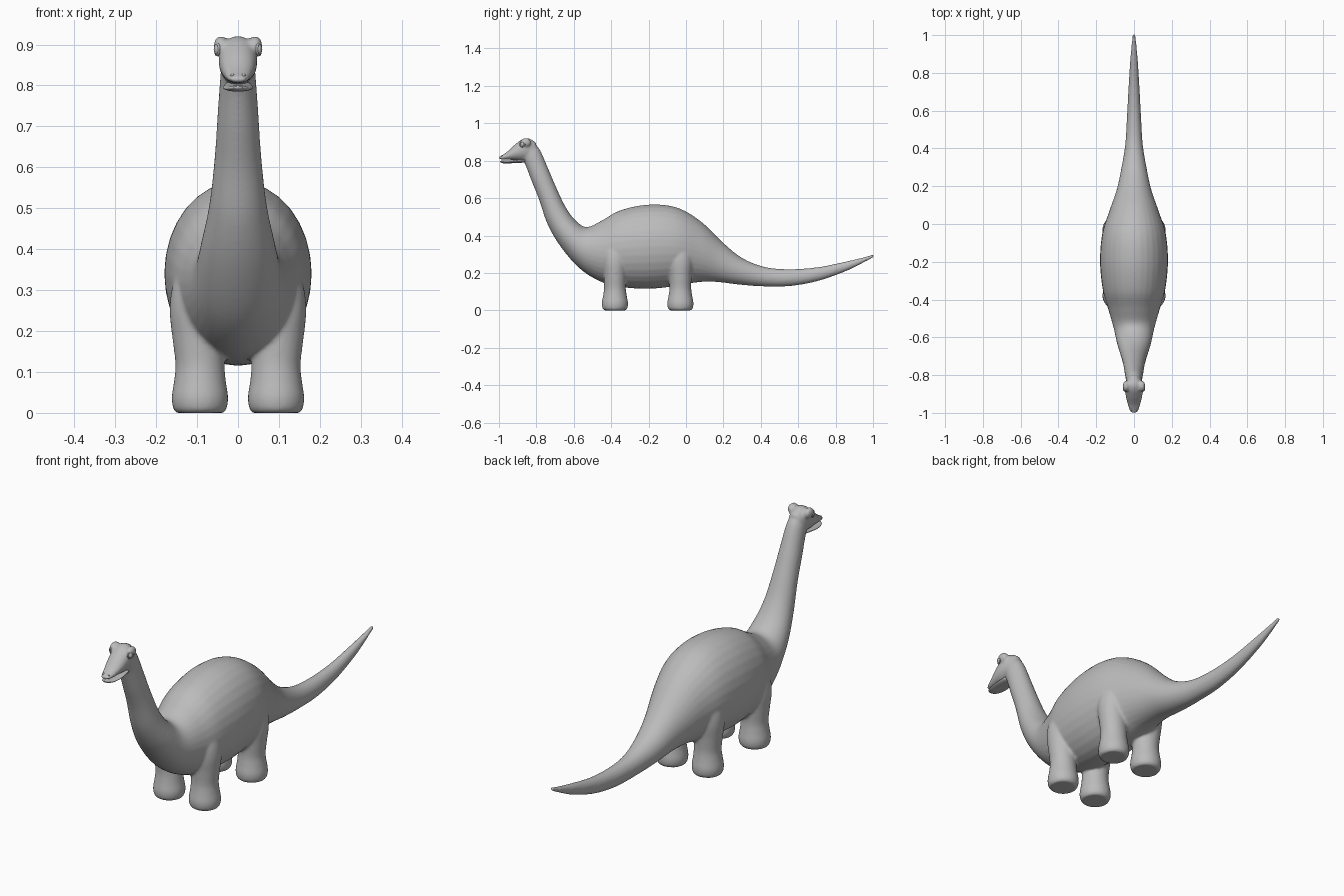
import bpy, bmesh, math
from mathutils import Vector, Matrix

cube = bpy.data.objects.get("Cube")
if cube:
    bpy.data.objects.remove(cube, do_unlink=True)

grey = bpy.data.materials.new("plain grey")
grey.use_nodes = True
GREY = (0.5, 0.5, 0.5, 1)
grey.diffuse_color = GREY
grey.node_tree.nodes["Principled BSDF"].inputs["Base Color"].default_value = GREY


def finish(bm, name):
    bmesh.ops.recalc_face_normals(bm, faces=bm.faces[:])
    for f in bm.faces:
        f.smooth = True
    me = bpy.data.meshes.new(name)
    bm.to_mesh(me)
    bm.free()
    me.materials.append(grey)
    ob = bpy.data.objects.new(name, me)
    bpy.context.collection.objects.link(ob)
    return ob


def spline(p, q, r, s, t):
    return q + (r - p) * (t / 2) + (p * 2 - q * 5 + r * 4 - s) * (t * t / 2) \
        + (q * 3 - p - r * 3 + s) * (t ** 3 / 2)


def loft(bm, stations, sides=32, steps=6):
    """Skin smooth elliptical rings; a station is (centre, half axis, half axis)."""
    st = [stations[0]] + stations + [stations[-1]]
    rings = []
    for i in range(1, len(st) - 2):
        last = i == len(st) - 3
        for k in range(steps + (1 if last else 0)):
            c, u, v = (spline(*(s[j] for s in st[i - 1:i + 3]), k / steps) for j in range(3))
            angles = [math.tau * a / sides for a in range(sides)]
            rings.append([bm.verts.new(c + u * math.cos(a) + v * math.sin(a)) for a in angles])
    for a, b in zip(rings, rings[1:]):
        for i in range(sides):
            j = (i + 1) % sides
            bm.faces.new((a[i], a[j], b[j], b[i]))
    bm.faces.new(rings[0])
    bm.faces.new(rings[-1])


def side_rings(rows):
    """Rows: top y, top z, bottom y, bottom z, half width."""
    out = []
    for ty, tz, by, bz, w in rows:
        top, low = Vector((0, ty, tz)), Vector((0, by, bz))
        out.append(((top + low) / 2, Vector((w, 0, 0)), (top - low) / 2))
    return out


def ellipsoid(bm, centre, size, turn=0):
    m = Matrix.Translation(centre) @ Matrix.Rotation(turn, 4, 'Z') @ Matrix.Diagonal((*size, 1))
    bmesh.ops.create_uvsphere(bm, u_segments=20, v_segments=12, radius=1, matrix=m)


# Neck, trunk and tail
body = bmesh.new()
loft(body, side_rings([
    (-.83, .905, -.88, .81, .038),
    (-.785, .865, -.86, .78, .043),
    (-.74, .765, -.825, .69, .05),
    (-.695, .66, -.785, .59, .057),
    (-.645, .555, -.74, .46, .07),
    (-.59, .48, -.67, .34, .09),
    (-.53, .445, -.57, .225, .108),
    (-.45, .48, -.46, .155, .135),
    (-.35, .535, -.35, .125, .165),
    (-.2, .565, -.2, .115, .18),
    (-.05, .55, -.05, .13, .168),
    (.08, .475, .06, .15, .13),
    (.2, .36, .16, .152, .092),
    (.3, .28, .28, .138, .068),
    (.42, .232, .41, .128, .047),
    (.55, .22, .56, .13, .038),
    (.7, .23, .71, .158, .03),
    (.85, .26, .86, .211, .021),
    (.95, .284, .955, .258, .013),
    (1.003, .3, 1.005, .284, .008)]))

# Skull and snout
loft(body, side_rings([
    (-.80, .895, -.84, .80, .036),
    (-.84, .92, -.865, .80, .045),
    (-.875, .915, -.89, .80, .047),
    (-.915, .886, -.915, .803, .043),
    (-.955, .849, -.95, .805, .034),
    (-.985, .828, -.98, .806, .026),
    (-1.002, .82, -1.0, .808, .015)]))

# Brows and legs, mirrored
LEG = [  # height, x, half width, half depth
    (.0, .093, .058, .058), (.012, .093, .066, .067), (.04, .093, .069, .07),
    (.08, .093, .063, .063), (.12, .093, .06, .058), (.18, .098, .062, .06),
    (.25, .107, .06, .065), (.31, .112, .048, .06), (.36, .11, .03, .04)]
for side in (1, -1):
    ellipsoid(body, (side * .042, -.858, .897), (.018, .03, .024))
    for y in (-.38, -.03):
        loft(body, [(Vector((side * x, y, z)), Vector((rx, 0, 0)), Vector((0, ry, 0)))
                    for z, x, rx, ry in LEG])

skin = finish(body, "body")
mod = skin.modifiers.new("blend", 'REMESH')
mod.mode = 'VOXEL'
mod.voxel_size = .006
mod.use_smooth_shade = True
mod = skin.modifiers.new("soften", 'SMOOTH')
mod.factor = .5
mod.iterations = 8

# Lower jaw, leaving a thin mouth gap
jaw = bmesh.new()
loft(jaw, side_rings([
    (-.86, .812, -.86, .79, .032),
    (-.92, .803, -.92, .787, .037),
    (-.96, .80, -.96, .785, .031),
    (-.985, .80, -.982, .787, .021),
    (-.994, .798, -.993, .792, .01)]))
finish(jaw, "lower_jaw")

# Eyes with raised lids, and nostrils
for side, label in ((1, "left"), (-1, "right")):
    eye = bmesh.new()
    ellipsoid(eye, (side * .051, -.875, .888), (.008, .011, .013), side * -.35)
    finish(eye, label + "_eye")
    bpy.ops.mesh.primitive_torus_add(
        major_segments=24, minor_segments=8, major_radius=.014, minor_radius=.003,
        location=(side * .051, -.875, .888), rotation=(0, math.pi / 2, side * -.35))
    lid = bpy.context.object
    lid.name = label + "_eyelid"
    lid.data.materials.append(grey)
    bpy.ops.object.shade_smooth()
    nose = bmesh.new()
    ellipsoid(nose, (side * .014, -.982, .825), (.005, .007, .004))
    finish(nose, label + "_nostril")
